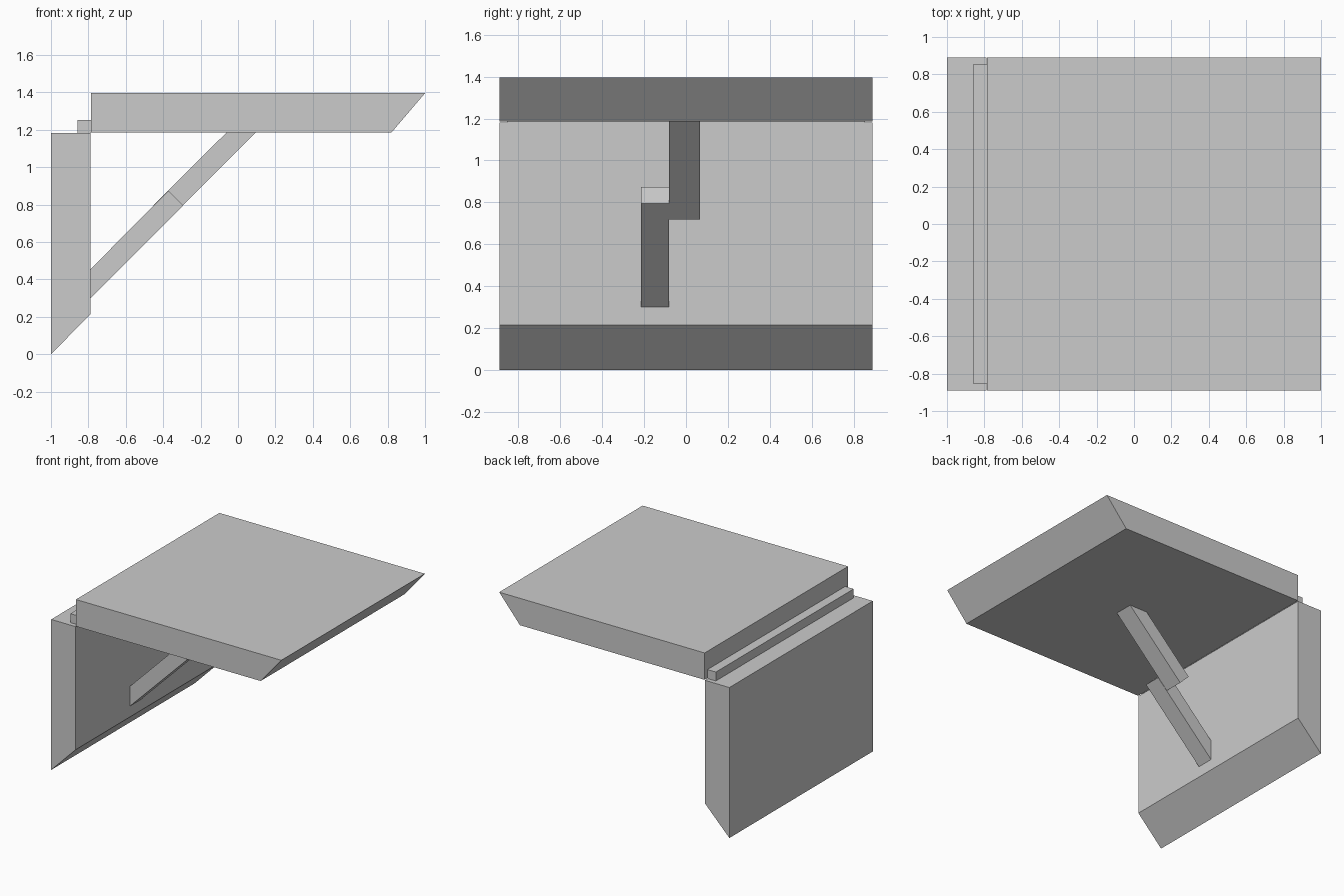
import bpy

if "Cube" in bpy.data.objects:
    bpy.data.objects.remove(bpy.data.objects["Cube"])


def extrude_profile(name, profile, y0, y1):
    """Solid made by sweeping an x-z profile from y0 to y1."""
    n = len(profile)
    verts = [(x, y, z) for y in (y0, y1) for x, z in profile]
    faces = [tuple(range(n)), tuple(reversed(range(n, 2 * n)))]
    faces += [(i, i + n, (i + 1) % n + n, (i + 1) % n) for i in range(n)]
    mesh = bpy.data.meshes.new(name)
    mesh.from_pydata(verts, [], faces)
    obj = bpy.data.objects.new(name, mesh)
    bpy.context.collection.objects.link(obj)
    return obj


# Profiles run counter-clockwise as seen from the front
# Upright panel with a bevelled foot
extrude_profile("upright_panel",
                [(-1, 0), (-0.788, 0.215), (-0.788, 1.182), (-1, 1.182)], -0.89, 0.89)

# Top panel with a slanted front edge
extrude_profile("top_panel",
                [(-0.785, 1.185), (0.82, 1.185), (1, 1.396), (-0.785, 1.396)], -0.89, 0.89)

# Hinge strip behind the top panel
extrude_profile("hinge_strip",
                [(-0.858, 1.182), (-0.785, 1.182), (-0.785, 1.252), (-0.858, 1.252)],
                -0.855, 0.855)

# Two overlapping diagonal brace arms, side by side
extrude_profile("lower_brace",
                [(-0.788, 0.30), (-0.293, 0.795), (-0.372, 0.874), (-0.788, 0.456)],
                -0.215, -0.08)
extrude_profile("upper_brace",
                [(-0.375, 0.717), (0.093, 1.185), (-0.062, 1.185), (-0.454, 0.795)],
                -0.08, 0.068)
